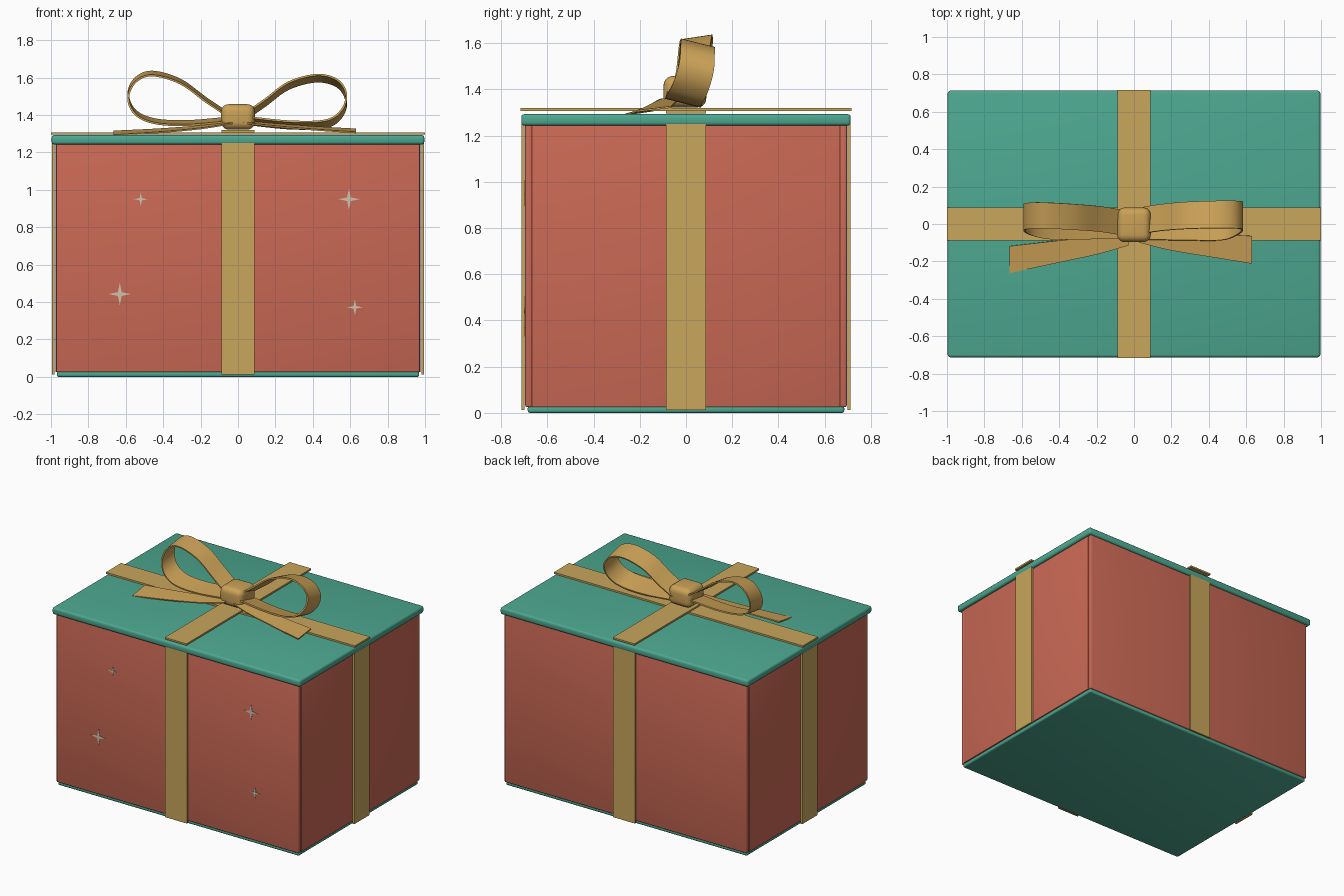
import bpy, bmesh, math
from mathutils import Vector

if "Cube" in bpy.data.objects:
    bpy.data.objects.remove(bpy.data.objects["Cube"])


def material(name, rgb):
    m = bpy.data.materials.new(name)
    m.diffuse_color = (*rgb, 1)
    m.use_nodes = True
    m.node_tree.nodes["Principled BSDF"].inputs["Base Color"].default_value = m.diffuse_color
    return m


RED = material("coral red", (0.59, 0.14, 0.09))
TEAL = material("teal green", (0.074, 0.392, 0.279))
GOLD = material("ribbon gold", (0.578, 0.381, 0.107))
BOW = material("bow gold", (0.60, 0.36, 0.095))
CREAM = material("star cream", (0.62, 0.55, 0.43))


def finish(name, bm, mat, smooth=True):
    bmesh.ops.recalc_face_normals(bm, faces=bm.faces)
    me = bpy.data.meshes.new(name)
    bm.to_mesh(me)
    bm.free()
    ob = bpy.data.objects.new(name, me)
    bpy.context.collection.objects.link(ob)
    me.materials.append(mat)
    if smooth:
        bpy.ops.object.select_all(action='DESELECT')
        ob.select_set(True)
        bpy.context.view_layer.objects.active = ob
        bpy.ops.object.shade_smooth_by_angle(angle=math.radians(40))
    return ob


def block(name, lo, hi, mat, bevel=0.0, segments=3):
    """Box between two corners with optionally rounded edges."""
    bm = bmesh.new()
    bmesh.ops.create_cube(bm, size=1)
    lo, hi = Vector(lo), Vector(hi)
    for v in bm.verts:
        v.co = Vector([(lo[i] + hi[i]) / 2 + v.co[i] * (hi[i] - lo[i]) for i in range(3)])
    if bevel:
        bmesh.ops.bevel(bm, geom=bm.edges[:], offset=bevel, segments=segments,
                        profile=0.5, affect='EDGES')
    return finish(name, bm, mat, bool(bevel))


def spline(points, steps):
    """Catmull-Rom curve through the points."""
    p = [Vector(q) for q in points]
    p = [2 * p[0] - p[1]] + p + [2 * p[-1] - p[-2]]
    out = []
    for i in range(1, len(p) - 2):
        a, b, c, d = p[i - 1:i + 3]
        for k in range(steps):
            t = k / steps
            out.append(0.5 * (2 * b + (c - a) * t + (2 * a - 5 * b + 4 * c - d) * t * t
                              + (3 * b - a - 3 * c + d) * t ** 3))
    return out + [p[-2]]


def band(name, points, half_start, half_end, slope, thickness=0.01):
    """Ribbon along x, y, z points; its width runs along y, tilted by slope."""
    path = spline(points, 6)
    n = len(path) - 1
    bm = bmesh.new()
    rows = []
    for i, c in enumerate(path):
        half = half_start + (half_end - half_start) * i / n
        w = Vector((0, half, half * slope))
        t = path[min(i + 1, n)] - path[max(i - 1, 0)]
        off = t.cross(w).normalized() * thickness / 2
        rows.append([bm.verts.new(c + w + off), bm.verts.new(c - w + off),
                     bm.verts.new(c - w - off), bm.verts.new(c + w - off)])
    for r, s in zip(rows, rows[1:]):
        for k in range(4):
            j = (k + 1) % 4
            bm.faces.new((r[k], r[j], s[j], s[k]))
    bm.faces.new(rows[0])
    bm.faces.new(rows[-1][::-1])
    return finish(name, bm, BOW)


# box base, walls and lid
block("base", (-0.968, -0.685, 0), (0.968, 0.685, 0.03), TEAL, 0.01)
for s, n in ((-1, "front"), (1, "back")):
    a, b = sorted((s * 0.665, s * 0.696))
    block(n + "_wall", (-0.972, a, 0.025), (0.972, b, 1.25), RED, 0.007)
for s, n in ((-1, "left"), (1, "right")):
    a, b = sorted((s * 0.945, s * 0.976))
    block(n + "_wall", (a, -0.667, 0.025), (b, 0.667, 1.25), RED, 0.004)
block("lid", (-0.996, -0.713, 1.243), (0.996, 0.713, 1.293), TEAL, 0.014)

# flat ribbons down the walls and across the lid
W = 0.087
for s, n in ((-1, "front"), (1, "back")):
    a, b = sorted((s * 0.699, s * 0.711))
    block(n + "_ribbon", (-W, a, 0.012), (W, b, 1.25), GOLD)
for s, n in ((-1, "left"), (1, "right")):
    a, b = sorted((s * 0.982, s * 0.995))
    block(n + "_ribbon", (a, -W, 0.012), (b, W, 1.25), GOLD)
block("lid_ribbon_long", (-1, -W, 1.296), (1, W, 1.308), GOLD)
block("lid_ribbon_short", (-W, -0.716, 1.307), (W, 0.716, 1.319), GOLD)

# bow knot
block("bow_knot", (-0.09, -0.097, 1.322), (0.09, 0.088, 1.458), BOW, 0.04, 5)

# bow loops
band("left_loop", [(-0.05, 0.005, 1.40), (-0.17, 0.025, 1.48), (-0.31, 0.037, 1.58),
                   (-0.46, 0.045, 1.622), (-0.55, 0.045, 1.585), (-0.587, 0.035, 1.50),
                   (-0.55, 0.01, 1.415), (-0.45, -0.01, 1.368), (-0.28, -0.01, 1.357),
                   (-0.05, -0.005, 1.375)], 0.068, 0.072, 0.15)
band("right_loop", [(0.05, 0.02, 1.40), (0.15, 0.035, 1.47), (0.27, 0.045, 1.557),
                    (0.42, 0.05, 1.597), (0.53, 0.05, 1.57), (0.578, 0.045, 1.495),
                    (0.555, 0.02, 1.41), (0.47, -0.01, 1.353), (0.28, -0.01, 1.347),
                    (0.05, -0.005, 1.37)], 0.07, 0.078, -0.25)

# bow tails
band("left_tail", [(-0.03, -0.08, 1.36), (-0.2, -0.115, 1.335), (-0.42, -0.15, 1.316),
                   (-0.665, -0.19, 1.302)], 0.035, 0.072, 0.15, 0.008)
band("right_tail", [(0.03, -0.06, 1.362), (0.2, -0.09, 1.345), (0.42, -0.115, 1.328),
                    (0.632, -0.138, 1.315)], 0.04, 0.074, 0.12, 0.008)

# four-pointed stars on the front wall
for i, (x, z, r) in enumerate(((-0.52, 0.95, 0.036), (0.593, 0.95, 0.057),
                               (-0.632, 0.443, 0.06), (0.625, 0.372, 0.042))):
    bm = bmesh.new()
    ring = []
    for k in range(8):
        q = r if k % 2 == 0 else r * 0.24
        ang = k * math.pi / 4
        ring.append(bm.verts.new((x + q * math.cos(ang), -0.699, z + q * math.sin(ang))))
    face = bm.faces.new(ring)
    ext = bmesh.ops.extrude_face_region(bm, geom=[face])["geom"]
    for v in ext:
        if isinstance(v, bmesh.types.BMVert):
            v.co.y += 0.004
    finish(f"star_{i + 1}", bm, CREAM, False)
